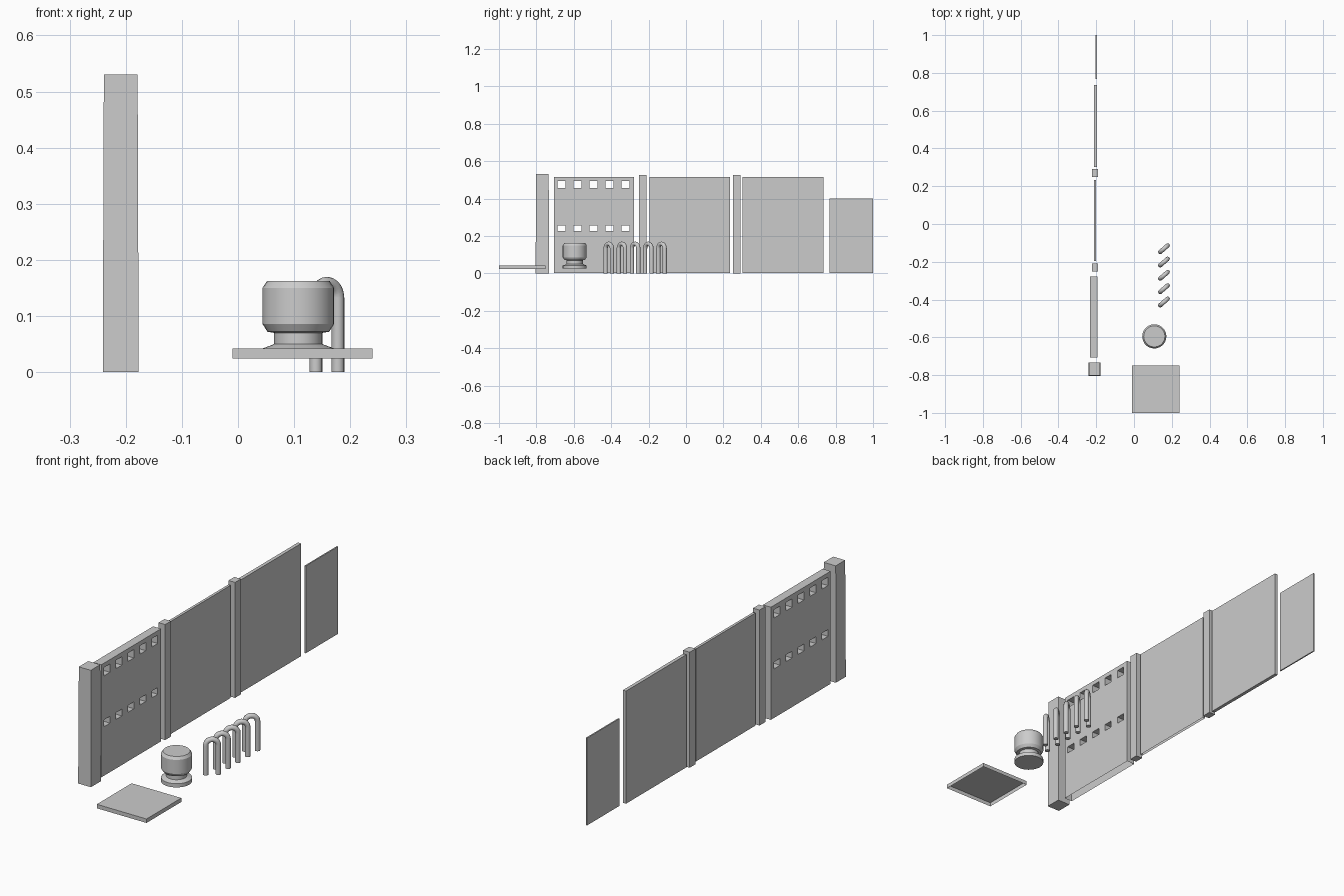
import bpy, bmesh, math
from mathutils import Vector

if "Cube" in bpy.data.objects:
    bpy.data.objects.remove(bpy.data.objects["Cube"])


def make_object(name, bm):
    bmesh.ops.recalc_face_normals(bm, faces=bm.faces)
    mesh = bpy.data.meshes.new(name)
    bm.to_mesh(mesh)
    bm.free()
    ob = bpy.data.objects.new(name, mesh)
    bpy.context.collection.objects.link(ob)
    return ob


def remove_bottom(bm):
    bm.normal_update()
    low = min(v.co.z for v in bm.verts)
    down = [f for f in bm.faces if all(v.co.z < low + 1e-5 for v in f.verts)]
    bmesh.ops.delete(bm, geom=down, context='FACES')


def box(name, x, y, z, taper=1.0, open_bottom=False):
    bm = bmesh.new()
    bmesh.ops.create_cube(bm, size=1)
    for v in bm.verts:
        k = taper if v.co.z > 0 else 1.0
        v.co = Vector(((x[0] + x[1]) / 2 + v.co.x * k * (x[1] - x[0]),
                       (y[0] + y[1]) / 2 + v.co.y * k * (y[1] - y[0]),
                       (z[0] + z[1]) / 2 + v.co.z * (z[1] - z[0])))
    ob_faces = list(bm.faces)
    bmesh.ops.recalc_face_normals(bm, faces=ob_faces)
    if open_bottom:
        remove_bottom(bm)
    return make_object(name, bm)


# Posts
box("corner_post", (-0.241, -0.177), (-0.804, -0.732), (0, 0.53), taper=0.94)
box("middle_post_1", (-0.223, -0.19), (-0.252, -0.21), (0, 0.525))
box("middle_post_2", (-0.223, -0.19), (0.25, 0.292), (0, 0.525))

# Plain fence panels, hollow below where thin
box("fence_panel_1", (-0.213, -0.201), (-0.195, 0.234), (0.003, 0.515), open_bottom=True)
box("fence_panel_2", (-0.213, -0.197), (0.302, 0.735), (0.003, 0.515))
box("end_sheet", (-0.203, -0.197), (0.768, 1.0), (0.003, 0.40))

# Panel with two rows of square holes, from a grid of cells
ys = [-0.706]
for i in range(5):
    c = -0.6655 + i * 0.0858
    ys += [c - 0.0215, c + 0.0215]
ys.append(-0.277)
zs = [0.003, 0.226, 0.257, 0.457, 0.495, 0.515]
bm = bmesh.new()
grid = [[bm.verts.new((-0.233, y, z)) for z in zs] for y in ys]
for i in range(len(ys) - 1):
    for j in range(len(zs) - 1):
        if i % 2 and j % 2:
            continue
        bm.faces.new((grid[i][j], grid[i + 1][j], grid[i + 1][j + 1], grid[i][j + 1]))
used = [v for v in bm.verts if v.link_faces]
ext = bmesh.ops.extrude_face_region(bm, geom=list(bm.faces), use_keep_orig=True)
bmesh.ops.translate(bm, vec=(0.04, 0, 0),
                    verts=[g for g in ext["geom"] if isinstance(g, bmesh.types.BMVert)])
remove_bottom(bm)
make_object("perforated_panel", bm)

# Square lid, open underneath
box("square_lid", (-0.01, 0.24), (-1.0, -0.75), (0.024, 0.042), open_bottom=True)

# Turned knob from a lathed profile
profile = [(0, 0.025), (0.064, 0.025), (0.064, 0.042), (0.043, 0.05), (0.043, 0.07),
           (0.055, 0.072), (0.064, 0.086), (0.064, 0.15), (0.056, 0.162), (0, 0.162)]
bm = bmesh.new()
pts = [bm.verts.new((r, 0, z)) for r, z in profile]
edges = [bm.edges.new(p) for p in zip(pts, pts[1:])]
bmesh.ops.spin(bm, geom=pts + edges, cent=(0, 0, 0), axis=(0, 0, 1),
               angle=math.tau, steps=28)
bmesh.ops.remove_doubles(bm, verts=bm.verts, dist=1e-5)
knob = make_object("post_knob", bm)
knob.location = (0.1075, -0.595, 0)
bpy.context.view_layer.objects.active = knob
knob.select_set(True)
bpy.ops.object.shade_smooth_by_angle(angle=math.radians(30))
knob.select_set(False)


# U-shaped hooks swept along an arch path
def hook_mesh(r=0.0115, sides=12, arc=10):
    half, zc = 0.026, 0.1325
    path = [(-half, 0.0, 0.0)]
    for k in range(arc + 1):
        a = math.pi * (1 - k / arc)
        path.append((half * math.cos(a), zc + half * math.sin(a), math.pi - a))
    path.append((half, 0.0, math.pi))
    bm = bmesh.new()
    rings = []
    for u, z, t in path:
        # outward direction of the bend at this point
        d = Vector((-math.cos(t), 0, math.sin(t)))
        rings.append([bm.verts.new(Vector((u, 0, z))
                      + r * (math.cos(s) * d + math.sin(s) * Vector((0, 1, 0))))
                      for s in (math.tau * n / sides for n in range(sides))])
    for a, b in zip(rings, rings[1:]):
        for n in range(sides):
            m = (n + 1) % sides
            bm.faces.new((a[n], a[m], b[m], b[n]))
    bm.faces.new(rings[0])
    bm.faces.new(rings[-1])
    return bm


first = make_object("hook_1", hook_mesh())
bpy.context.view_layer.objects.active = first
first.select_set(True)
bpy.ops.object.shade_smooth_by_angle(angle=math.radians(40))
for i in range(5):
    ob = first if i == 0 else first.copy()
    if i:
        ob.name = f"hook_{i + 1}"
        bpy.context.collection.objects.link(ob)
    ob.location = (0.1585, -0.413 + i * 0.0705, 0)
    ob.rotation_euler = (0, 0, math.radians(41))
